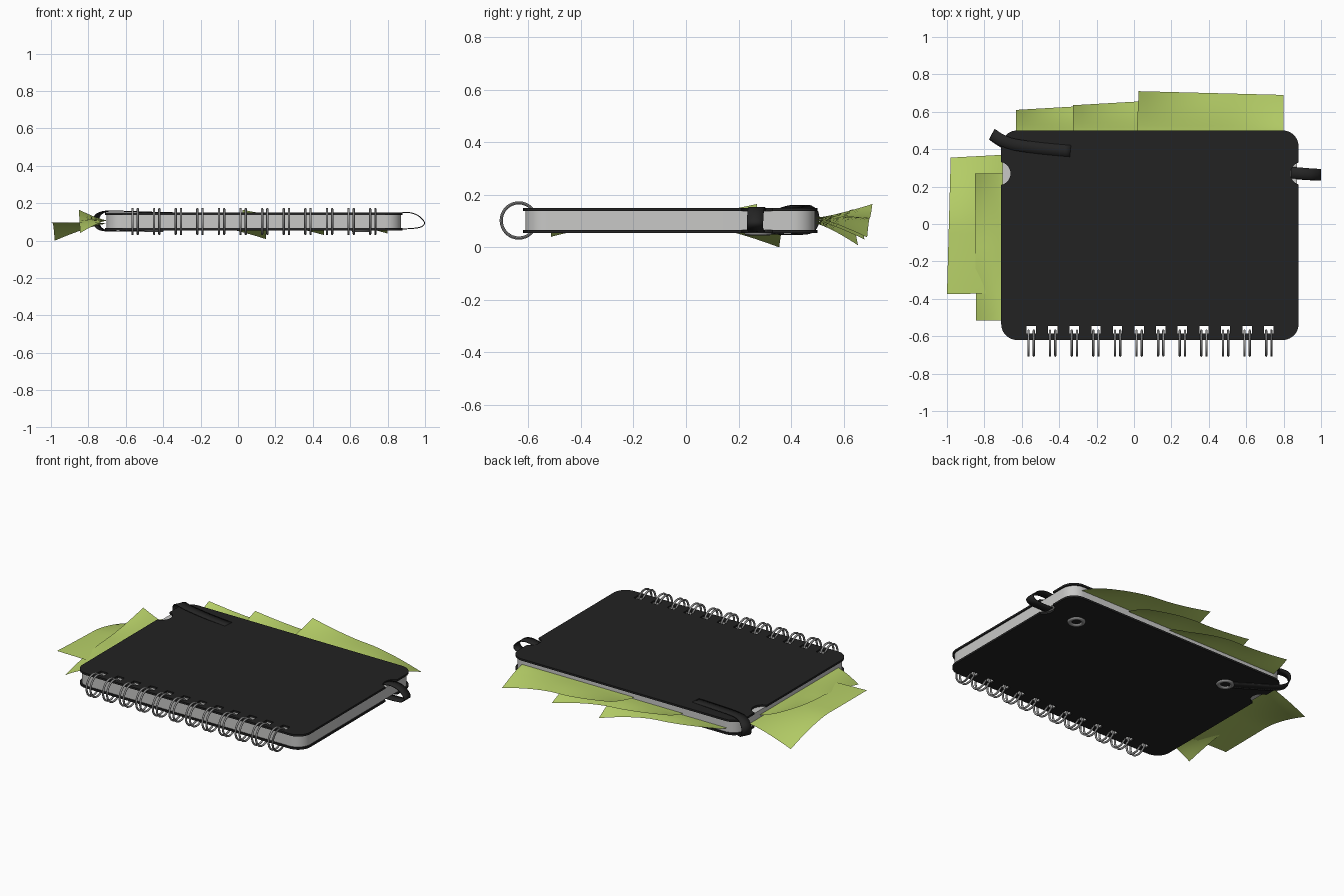
import bpy, math
from mathutils import Vector

if "Cube" in bpy.data.objects:
    bpy.data.objects.remove(bpy.data.objects["Cube"])


def mat(name, r, g, b):
    m = bpy.data.materials.new(name)
    m.diffuse_color = (r, g, b, 1)
    m.use_nodes = True
    m.node_tree.nodes["Principled BSDF"].inputs["Base Color"].default_value = m.diffuse_color
    return m


BLACK = mat("black_cover", 0.016, 0.016, 0.016)
STRAP = mat("black_elastic", 0.018, 0.018, 0.018)
PAPER = mat("page_grey", 0.58, 0.58, 0.57)
GREEN = mat("note_green", 0.48, 0.64, 0.14)
METAL = mat("wire_grey", 0.30, 0.30, 0.30)

X0, X1, Y0, Y1 = -0.71, 0.88, -0.62, 0.50
NOTCH_Y = 0.27
RINGS = [-0.55 + i * 0.1155 for i in range(12)]


def arc(cx, cy, r, a0, a1, n=10):
    return [(cx + r * math.cos(math.radians(a0 + (a1 - a0) * i / n)),
             cy + r * math.sin(math.radians(a0 + (a1 - a0) * i / n))) for i in range(n + 1)]


def outline(inset, notched):
    # rounded rectangle, counter-clockwise, with optional thumb notches
    r = 0.085
    a, b, c, d = X0 + inset, X1 - inset, Y0 + inset, Y1 - inset
    pts = arc(a + r, c + r, r, 180, 270) + arc(b - r, c + r, r, 270, 360)
    if notched:
        pts += arc(b + 0.018, NOTCH_Y, 0.062, 253, 107, 12)
    pts += arc(b - r, d - r, r, 0, 90) + arc(a + r, d - r, r, 90, 180)
    if notched:
        pts += arc(a - 0.012, NOTCH_Y, 0.062, 79, -79, 14)
    return pts


def plate(name, pts, z0, z1, m):
    # filled flat profile with square binding holes, extruded
    cu = bpy.data.curves.new(name, 'CURVE')
    cu.dimensions = '2D'
    cu.fill_mode = 'BOTH'
    cu.extrude = (z1 - z0) / 2
    holes = [[(x - 0.025, -0.585), (x + 0.025, -0.585), (x + 0.025, -0.545), (x - 0.025, -0.545)]
             for x in RINGS]
    for loop in [pts] + holes:
        sp = cu.splines.new('POLY')
        sp.points.add(len(loop) - 1)
        for p, (x, y) in zip(sp.points, loop):
            p.co = (x, y, 0, 1)
        sp.use_cyclic_u = True
    ob = bpy.data.objects.new(name, cu)
    bpy.context.collection.objects.link(ob)
    ob.location.z = (z0 + z1) / 2
    bpy.ops.object.select_all(action='DESELECT')
    ob.select_set(True)
    bpy.context.view_layer.objects.active = ob
    bpy.ops.object.convert(target='MESH')
    ob = bpy.context.object
    ob.data.materials.clear()
    ob.data.materials.append(m)
    bpy.ops.object.shade_smooth_by_angle(angle=math.radians(35))


# covers and page block
plate("back_cover", outline(0, True), 0.055, 0.067, BLACK)
plate("page_block", outline(0.008, False), 0.067, 0.138, PAPER)
plate("front_cover", outline(0, True), 0.138, 0.150, BLACK)


def grid(name, rows, m, thick=0):
    # surface through equal-length rows of points
    n = len(rows[0])
    verts = [p for row in rows for p in row]
    faces = [(i * n + j, i * n + j + 1, (i + 1) * n + j + 1, (i + 1) * n + j)
             for i in range(len(rows) - 1) for j in range(n - 1)]
    me = bpy.data.meshes.new(name)
    me.from_pydata(verts, [], faces)
    me.materials.append(m)
    me.shade_smooth()
    ob = bpy.data.objects.new(name, me)
    bpy.context.collection.objects.link(ob)
    if thick:
        s = ob.modifiers.new("thickness", 'SOLIDIFY')
        s.thickness = thick
        s.offset = 0
        s.use_even_offset = True
        bpy.context.view_layer.objects.active = ob
        ob.select_set(True)
        bpy.ops.object.shade_smooth_by_angle(angle=math.radians(40))
    return ob


# wire binding: pairs of rings
for i, x in enumerate(RINGS):
    for side in (-1, 1):
        bpy.ops.mesh.primitive_torus_add(major_radius=0.067, minor_radius=0.006,
                                         major_segments=32, minor_segments=8,
                                         location=(x + side * 0.014, -0.637, 0.1025),
                                         rotation=(0, math.pi / 2, 0))
        ob = bpy.context.object
        ob.name = f"binding_ring_{i}_{'a' if side < 0 else 'b'}"
        ob.data.materials.append(METAL)
        ob.data.shade_smooth()


def sheet(name, in_a, in_b, edge_a, edge_b, out_a, out_b, zb):
    # sticky note: flat inside the pages, twisting outside the edge
    ia, ib, ea, eb = (Vector((*p, zb)) for p in (in_a, in_b, edge_a, edge_b))
    oa, ob = Vector(out_a), Vector(out_b)
    n, rows = 16, [[ia.lerp(ib, j / 16) for j in range(17)]]
    for i in range(7):
        v = i / 6
        row = []
        for j in range(n + 1):
            u = j / n
            p = ea.lerp(eb, u).lerp(oa.lerp(ob, u), v)
            t = 2 * u - 1
            end = oa.z if t < 0 else ob.z
            p.z = zb + (end - zb) * abs(t) ** 1.5 * v ** 1.3 + 0.006 * math.sin(math.pi * v) * (1 - t * t)
            row.append(p)
        rows.append(row)
    grid(name, rows, GREEN)


sheet("back_note_low", (-0.63, 0.35), (0.15, 0.35), (-0.63, 0.49), (0.15, 0.49),
      (-0.63, 0.61, 0.135), (0.15, 0.655, 0.008), 0.092)
sheet("back_note_middle", (-0.32, 0.35), (0.45, 0.35), (-0.325, 0.49), (0.455, 0.49),
      (-0.325, 0.635, 0.145), (0.46, 0.68, 0.03), 0.102)
sheet("back_note_high", (0.02, 0.35), (0.80, 0.35), (0.015, 0.49), (0.80, 0.49),
      (0.025, 0.71, 0.165), (0.80, 0.69, 0.038), 0.112)
sheet("left_note_low", (-0.55, -0.37), (-0.55, 0.37), (-0.70, -0.37), (-0.70, 0.37),
      (-1.0, -0.375, 0.098), (-0.98, 0.355, 0.0), 0.092)
sheet("left_note_high", (-0.55, -0.51), (-0.55, 0.27), (-0.70, -0.515), (-0.70, 0.27),
      (-0.845, -0.515, 0.04), (-0.85, 0.27, 0.165), 0.108)


def strap(name, path, width_dirs, half):
    # ribbon along a smoothed path
    pts = [Vector(p) for p in path]
    dirs = [Vector((*d, 0)).normalized() * half for d in width_dirs]

    def spline(q, i, t):
        a, b, c, d = q[max(i - 1, 0)], q[i], q[i + 1], q[min(i + 2, len(q) - 1)]
        return 0.5 * (2 * b + (c - a) * t + (2 * a - 5 * b + 4 * c - d) * t * t
                      + (3 * b - a - 3 * c + d) * t ** 3)
    rows = []
    for i in range(len(pts) - 1):
        for k in range(5 if i == len(pts) - 2 else 4):
            c, w = spline(pts, i, k / 4), spline(dirs, i, k / 4)
            rows.append([c - w, c, c + w])
    grid(name, rows, STRAP, 0.005)


# loose elastic loop at the right edge
strap("right_strap",
      [(0.84, 0.275, 0.142), (0.90, 0.270, 0.151), (0.95, 0.266, 0.141), (0.985, 0.264, 0.115),
       (0.997, 0.263, 0.092), (0.98, 0.263, 0.074), (0.94, 0.265, 0.066), (0.86, 0.27, 0.061)],
      [(0, 1)] * 8, 0.031)
# elastic wrapped round the left back corner
strap("corner_strap",
      [(-0.34, 0.39, 0.149), (-0.50, 0.405, 0.153), (-0.64, 0.425, 0.158), (-0.71, 0.45, 0.156),
       (-0.75, 0.475, 0.135), (-0.757, 0.478, 0.095), (-0.735, 0.46, 0.062), (-0.68, 0.425, 0.051),
       (-0.58, 0.36, 0.051), (-0.47, 0.285, 0.053)],
      [(0.1, 1), (0.1, 1), (0.15, 1), (0.35, 1), (0.45, 0.9), (0.45, 0.9),
       (0.45, 0.9), (0.45, 0.9), (0.5, 0.85), (0.5, 0.85)], 0.031)

# metal eyelets on the underside
for label, x in (("left", -0.45), ("right", 0.66)):
    bpy.ops.mesh.primitive_torus_add(major_radius=0.04, minor_radius=0.013, major_segments=32,
                                     minor_segments=8, location=(x, 0.275, 0.054))
    ob = bpy.context.object
    ob.name = f"{label}_eyelet"
    ob.scale.z = 0.7
    ob.data.materials.append(METAL)
    ob.data.shade_smooth()
